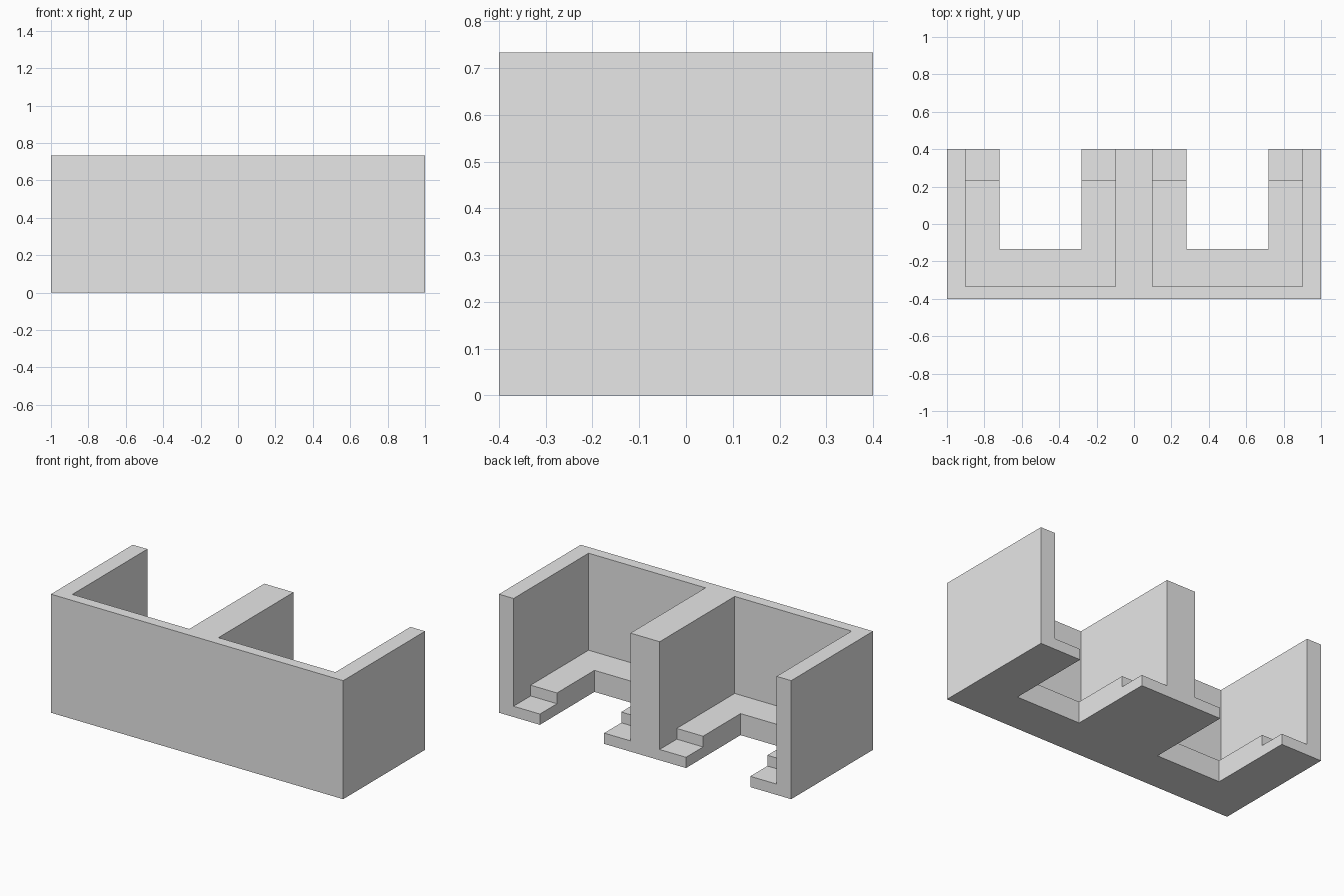
import bpy
import bmesh

cube = bpy.data.objects.get("Cube")
if cube:
    bpy.data.objects.remove(cube, do_unlink=True)

# Proportions: one step is the height of a ledge tread
STEP = 1 / 15
HEIGHT = 11 * STEP
FRONT, BACK = -0.4, 0.4
WALL_Y = FRONT + STEP      # inner face of the front wall
SLOT_Y = -2 * STEP         # front end of each open slot
TREAD_Y = 0.233            # where the ledges step down

grey = bpy.data.materials.new("plain grey")
grey.use_nodes = True
grey.diffuse_color = (0.8, 0.8, 0.8, 1)
grey.node_tree.nodes["Principled BSDF"].inputs["Base Color"].default_value = (0.8, 0.8, 0.8, 1)


def prism(name, outline, z0, z1):
    """Extrude a plan outline upward from z0 to z1."""
    bm = bmesh.new()
    base = bm.faces.new([bm.verts.new((x, y, z0)) for x, y in outline])
    top = bmesh.ops.extrude_face_region(bm, geom=[base])["geom"]
    verts = [v for v in top if isinstance(v, bmesh.types.BMVert)]
    bmesh.ops.translate(bm, vec=(0, 0, z1 - z0), verts=verts)
    bmesh.ops.recalc_face_normals(bm, faces=bm.faces)
    mesh = bpy.data.meshes.new(name)
    bm.to_mesh(mesh)
    bm.free()
    mesh.materials.append(grey)
    obj = bpy.data.objects.new(name, mesh)
    bpy.context.collection.objects.link(obj)
    return obj


def comb(half_mid, side, inner_y, back_y):
    """E-shaped plan: front strip with a middle and two side prongs."""
    right = [(1, FRONT), (1, back_y), (side, back_y), (side, inner_y),
             (half_mid, inner_y), (half_mid, back_y)]
    return right + [(-x, y) for x, y in reversed(right)]


# Lower ledge, upper ledge and walls, stacked and joined into one solid
body = prism("stall_body", comb(0.28, 0.72, SLOT_Y, BACK), 0, STEP)
upper = prism("upper_ledge", comb(0.28, 0.72, SLOT_Y, TREAD_Y), 0, 2 * STEP)
walls = prism("walls", comb(0.1, 0.9, WALL_Y, BACK), 0, HEIGHT)

for part in (upper, walls):
    mod = body.modifiers.new("join_" + part.name, "BOOLEAN")
    mod.operation = "UNION"
    mod.solver = "EXACT"
    mod.object = part
    part.hide_render = True
    part.hide_viewport = True
    part.display_type = "WIRE"

# Bake the union and drop the helper solids
bpy.context.view_layer.update()
graph = bpy.context.evaluated_depsgraph_get()
solid = bpy.data.meshes.new_from_object(body.evaluated_get(graph))
body.modifiers.clear()
body.data = solid
for part in (upper, walls):
    bpy.data.objects.remove(part, do_unlink=True)
